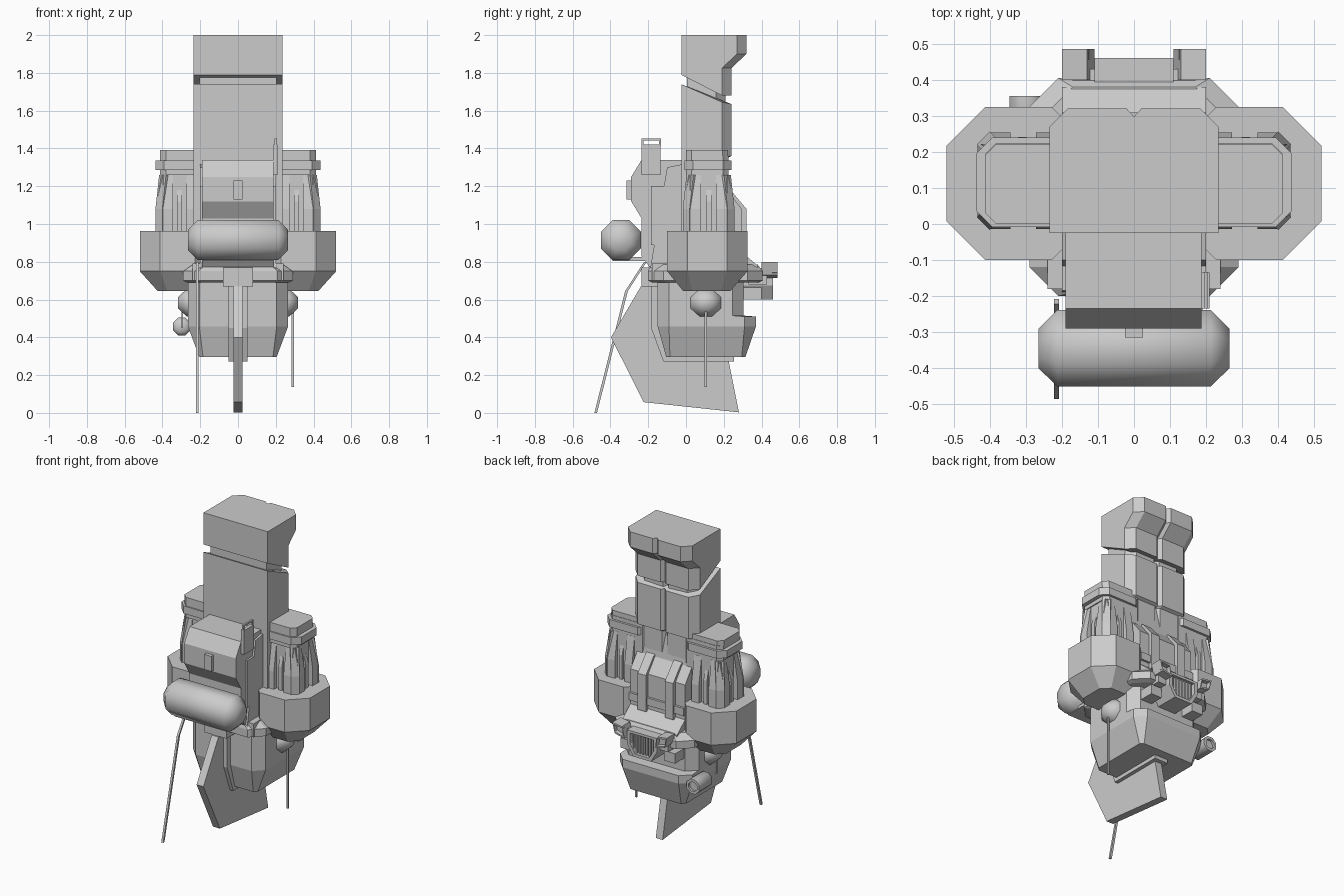
import bpy, bmesh, math
from mathutils import Vector

if "Cube" in bpy.data.objects:
    bpy.data.objects.remove(bpy.data.objects["Cube"])


def loft(name, rings, smooth=False):
    """Skin a stack of equal-length point rings and cap both ends."""
    bm = bmesh.new()
    vs = [[bm.verts.new(p) for p in r] for r in rings]
    n = len(rings[0])
    for a, b in zip(vs, vs[1:]):
        for i in range(n):
            j = (i + 1) % n
            bm.faces.new((a[i], a[j], b[j], b[i]))
    bm.faces.new(vs[0])
    bm.faces.new(vs[-1])
    bmesh.ops.recalc_face_normals(bm, faces=bm.faces)
    me = bpy.data.meshes.new(name)
    bm.to_mesh(me)
    bm.free()
    ob = bpy.data.objects.new(name, me)
    bpy.context.collection.objects.link(ob)
    if smooth:
        bpy.ops.object.select_all(action='DESELECT')
        ob.select_set(True)
        bpy.context.view_layer.objects.active = ob
        bpy.ops.object.shade_smooth_by_angle(angle=math.radians(60))
    return ob


def plan(x0, x1, y0, y1, z, c=0.0, s=1):
    """Chamfered rectangle in the ground plane (s=-1 mirrors it)."""
    if c == 0:
        pts = [(x0, y0), (x1, y0), (x1, y1), (x0, y1)]
    else:
        pts = [(x0 + c, y0), (x1 - c, y0), (x1, y0 + c), (x1, y1 - c),
               (x1 - c, y1), (x0 + c, y1), (x0, y1 - c), (x0, y0 + c)]
    return [(s * x, y, z) for x, y in pts]


def block(name, x0, x1, y0, y1, z0, z1, c=0.0, s=1):
    return loft(name, [plan(x0, x1, y0, y1, z0, c, s), plan(x0, x1, y0, y1, z1, c, s)])


def side(name, prof, x0, x1):
    """Side profile of (y, z) points pushed along x."""
    return loft(name, [[(x, y, z) for y, z in prof] for x in (x0, x1)])


def octagon(axis, at, u, v, r, rv=None):
    rv = rv or r
    out = []
    for k in range(8):
        a = math.radians(22.5 + 45 * k)
        p, q = u + r * math.cos(a) * 1.082, v + rv * math.sin(a) * 1.082
        out.append((at, p, q) if axis == 'x' else (p, at, q))
    return out


def rod(name, pts, r):
    rings = []
    for p in pts:
        rings.append([(p[0] + a * r, p[1] + b * r, p[2])
                      for a, b in ((-1, -1), (1, -1), (1, 1), (-1, 1))])
    return loft(name, rings)


# Tall tower: squared front, chamfered back with a central V groove
def tower(y1, zf, inset=0.0):
    w, f = 0.235 - inset, -0.025 + inset
    pts = [(-w, f), (w, f), (w, y1 - .05), (w - .05, y1), (.02, y1),
           (0, y1 - .022), (-.02, y1), (-w + .05, y1), (-w, y1 - .05)]
    return [(x, y, zf(y)) for x, y in pts]


slot_top = lambda y: max(1.79 - 0.51 * (y + .025), 1.68)
slot_low = lambda y: max(1.74 - 0.44 * (y + .025), 1.635)
loft("tower_head", [tower(.32, lambda y: 2.0), tower(.32, lambda y: 1.9),
                    tower(.24, lambda y: 1.825), tower(.24, slot_top)])
loft("tower_shaft", [tower(.24, slot_low), tower(.24, lambda y: 1.36),
                     tower(.22, lambda y: 1.35), tower(.22, lambda y: 0.9)])
loft("tower_core", [tower(.21, lambda y: 1.85, .03), tower(.21, lambda y: 1.3, .03)])

# Central body and forward cabin
side("central_body", [(-.2, .7), (-.1, 1.3), (.2, 1.36), (.225, 1.17), (.295, 1.08),
                      (.295, .85), (.38, .78), (.38, .7)], -.2, .2)
side("front_cabin", [(0, 1.34), (-.235, 1.34), (-.29, 1.25), (-.29, 1.12), (-.235, 1.03),
                     (-.235, .83), (-.185, .76), (0, .76)], -.19, .187)
block("cabin_window", -.025, .025, -.315, -.28, 1.13, 1.23)
for x in (-.1, .1):
    side("back_rib", [(.19, 1.2), (.24, 1.175), (.32, 1.08), (.32, .84), (.19, .84)],
         x - .03, x + .03)
block("back_waist", -.2, .2, .2, .31, .88, .93)

# Front tank and its bracket
loft("front_tank", [octagon('x', x, -.345, .915, r) for x, r in
                    ((-.265, .055), (-.213, .106), (.213, .106), (.265, .055))], True)
block("tank_bracket", -.19, .19, -.39, -.18, .805, .825)

# Mirrored pods, turrets and fittings
for s in (1, -1):
    loft("side_pod", [plan(.2, .425, -.015, .235, .645, .05, s),
                      plan(.12, .52, -.1, .325, .75, .108, s),
                      plan(.12, .52, -.1, .325, .963, .108, s)])
    block("turret_core", .12, .405, .015, .225, .95, 1.27, .04, s)
    block("turret_neck", .13, .412, .0, .225, 1.26, 1.36, .03, s)
    block("turret_ring", .14, .438, -.008, .24, 1.285, 1.335, .045, s)
    block("turret_cap", .16, .412, .0, .222, 1.345, 1.392, .03, s)

    # Tapered buttresses round each turret: (position, outward direction, half width)
    ribs = [((.245, .02), (0, -1), .027), ((.37, .02), (0, -1), .027),
            ((.245, .22), (0, 1), .027), ((.37, .22), (0, 1), .027),
            ((.4, .05), (1, 0), .03), ((.4, .19), (1, 0), .03),
            ((.395, .025), (.7, -.7), .026), ((.395, .215), (.7, .7), .026),
            ((.31, .02), (0, -1), .012), ((.31, .22), (0, 1), .012),
            ((.4, .12), (1, 0), .015)]
    for (px, py), (dx, dy), w in ribs:
        tall = 1.26 if w > .02 else 1.18
        low = 1.08 if w > .02 else 1.12
        d = .034 if w > .02 else .022
        rings = []
        for k in (-w, w):
            rings.append([(s * (px + dx * t - dy * k), py + dy * t + dx * k, z)
                          for t, z in ((-.03, .95), (d, .95), (d, low), (.006, tall), (-.03, tall))])
        loft("turret_buttress", rings)

    # Cabin side panels, lower shoulder boxes
    side("cabin_side_panel", [(-.185, .89), (-.08, .89), (-.08, 1.2), (-.185, 1.2)],
         s * .15, s * .2)
    block("shoulder_box", .18, .24, -.18, -.07, .7, .79, 0, s)

    # Rounded sponson low on the flank
    loft("flank_sponson", [octagon('x', s * x, .105, .583, a, b) for x, a, b in
                           ((.2, .08, .072), (.272, .08, .072), (.318, .035, .03))], True)

    # Back lamps: open square housings on arms
    def lamp(y, m):
        return [(s * x, y, z) for x, z in ((.11 + m, .715 + m), (.18 + m * .4, .73 + m),
                                           (.2 - m, .8 - m), (.13 - m * .4, .79 - m))]
    loft("back_lamp", [lamp(.4, 0), lamp(.485, 0), lamp(.485, .012), lamp(.455, .012)])
    block("lamp_arm", .09, .17, .33, .43, .68, .76, 0, s)
    block("back_vent", .12, .2, .28, .4, .6, .665, 0, s)

# Collar and lower hull
loft("collar", [plan(-.27, .27, -.18, .38, .69, .08), plan(-.29, .29, -.2, .405, .7, .08),
                plan(-.29, .29, -.2, .405, .75, .08), plan(-.24, .24, -.19, .38, .785, .07)])
loft("lower_hull", [plan(-.205, .205, -.105, .315, .297, .02),
                    plan(-.265, .265, -.15, .37, .457, .06),
                    plan(-.265, .265, -.15, .37, .51, .06),
                    plan(-.265, .265, -.15, .305, .515, .06),
                    plan(-.265, .265, -.15, .305, .72, .06)])

# Keel fin with its cradle and mount
side("keel_fin", [(-.24, .668), (-.397, .4), (-.225, .057), (.28, .003), (.225, .28),
                  (.2, .6), (0, .668)], -.025, .025)
side("keel_cradle", [(-.185, .72), (-.185, .45), (-.12, .273), (.255, .273), (.255, .4),
                     (0, .72)], -.05, .05)
block("keel_mount", -.08, .08, -.235, -.12, .67, .77)

# Back grille with recessed bars
def grille(y, k):
    return [(x * k, y, .69 + (z - .69) * k) for x, z in
            ((-.11, .765), (.11, .765), (.11, .675), (.065, .6), (-.065, .6), (-.11, .675))]


loft("grille_housing", [grille(.3, 1), grille(.46, 1), grille(.46, .78), grille(.42, .78)])
for i in range(7):
    x = -.069 + i * .023
    block("grille_bar", x - .005, x + .005, .41, .45, .625 + max(0, abs(x) - .05) * 1.2, .745)

# Hanging masts and the left drum
rod("right_mast", [(.29, .105, .55), (.29, .105, .137)], .006)
rod("left_stub", [(-.295, .105, .55), (-.295, .105, .45)], .005)
rod("front_antenna", [(-.215, -.215, .8), (-.215, -.315, .645), (-.215, -.478, 0)], .007)
loft("left_drum", [octagon('y', y, -.298, .457, r) for y, r in
                   ((.2, .03), (.22, .047), (.355, .047), (.355, .03), (.34, .03))], True)
side("drum_arm", [(.22, .43), (.3, .43), (.3, .48), (.22, .48)], -.29, -.2)

# Cabin side plate with a wire loop on top
side("signal_plate", [(-.235, 1.26), (-.135, 1.26), (-.135, 1.42), (-.235, 1.42)], .187, .21)
for y in (-.23, -.138):
    block("signal_post", .194, .206, y - .005, y + .005, 1.41, 1.452)
block("signal_bar", .194, .206, -.235, -.133, 1.443, 1.453)
